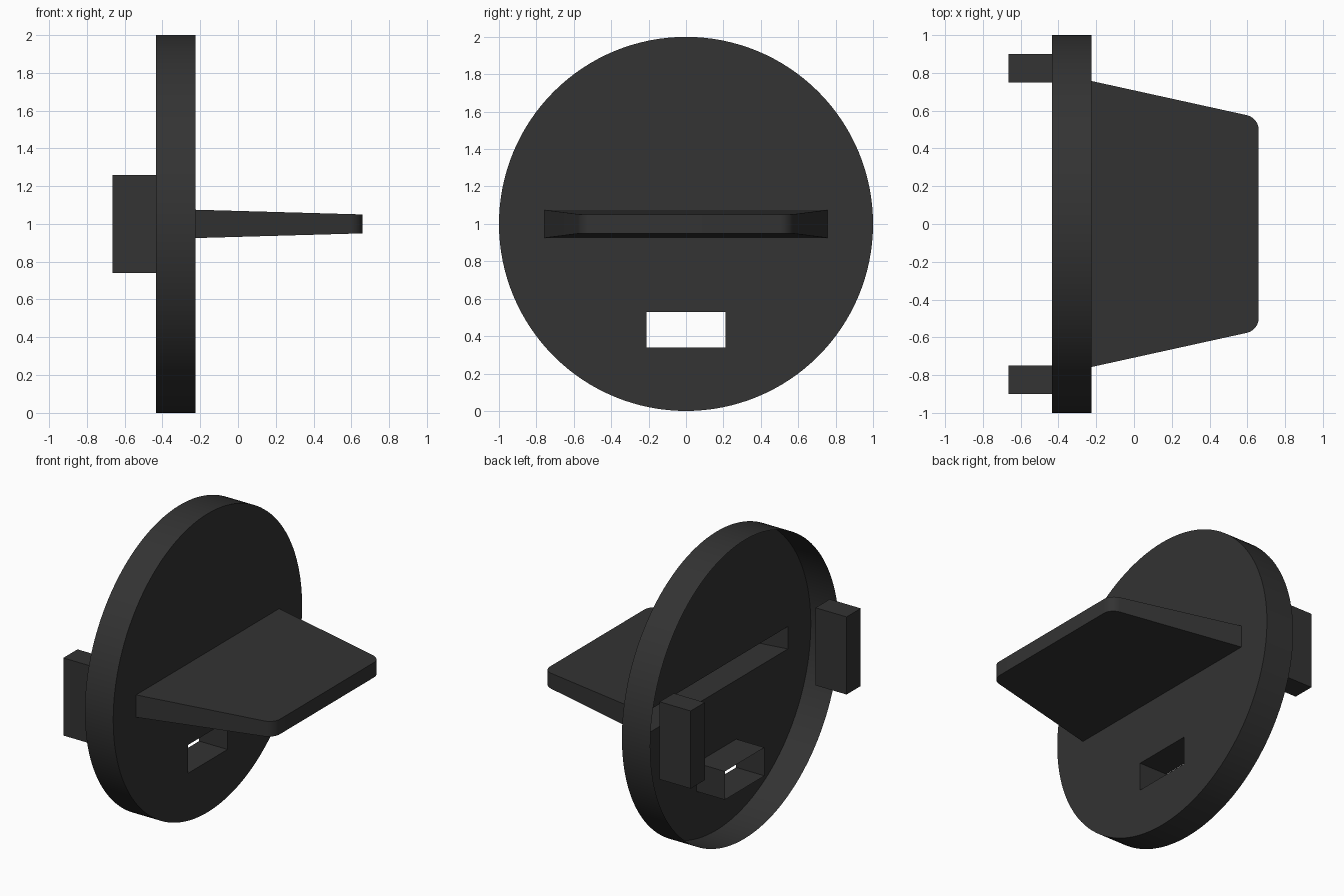
import bpy, bmesh, math
from mathutils import Vector

cube = bpy.data.objects.get("Cube")
if cube:
    bpy.data.objects.remove(cube, do_unlink=True)

# Main dimensions
BACK, FACE, TIP, TAB_END = -0.435, -0.225, 0.66, -0.665
BASE_HALF, SLOPE, CORNER = 0.757, 0.22, 0.08
MID = 1.0

plastic = bpy.data.materials.new("dark grey plastic")
plastic.use_nodes = True
colour = (0.033, 0.033, 0.033, 1)
plastic.diffuse_color = colour
shader = next(n for n in plastic.node_tree.nodes if n.type == "BSDF_PRINCIPLED")
shader.inputs["Base Color"].default_value = colour


def finish(bm, name):
    mesh = bpy.data.meshes.new(name)
    bm.to_mesh(mesh)
    bm.free()
    mesh.materials.append(plastic)
    obj = bpy.data.objects.new(name, mesh)
    bpy.context.collection.objects.link(obj)
    bpy.ops.object.select_all(action="DESELECT")
    obj.select_set(True)
    bpy.context.view_layer.objects.active = obj
    bpy.ops.object.shade_smooth_by_angle(angle=math.radians(30))
    return obj


def loop(bm, points):
    verts = [bm.verts.new(p) for p in points]
    edges = [bm.edges.new((v, verts[i - 1])) for i, v in enumerate(verts)]
    return verts, edges


def bridge(bm, a, b):
    for i in range(len(a)):
        bm.faces.new((a[i - 1], a[i], b[i], b[i - 1]))


def rectangle(x, half_y, low, high):
    return [(x, -half_y, low), (x, half_y, low), (x, half_y, high), (x, -half_y, high)]


def circle(x, count=128):
    angles = [2 * math.pi * i / count for i in range(count)]
    return [(x, math.cos(a), MID + math.sin(a)) for a in angles]


def half_height(x):
    return 0.075 - 0.025 * (x - FACE) / (TIP - FACE)


# Dial: round face with handle and window openings, thin rim open at the back
bm = bmesh.new()
edge_ring, edges = loop(bm, circle(FACE))
h = half_height(FACE)
edges += loop(bm, rectangle(FACE, BASE_HALF, MID - h, MID + h))[1]
edges += loop(bm, rectangle(FACE, 0.21, 0.34, 0.53))[1]
bmesh.ops.triangle_fill(bm, edges=edges, use_beauty=True, normal=Vector((1, 0, 0)))
back_ring, _ = loop(bm, circle(BACK))
bridge(bm, back_ring, edge_ring)
finish(bm, "dial")

# Window sleeve: four thin walls running from the face to the back plane
bm = bmesh.new()
front, _ = loop(bm, rectangle(FACE, 0.21, 0.34, 0.53))
rear, _ = loop(bm, rectangle(BACK, 0.21, 0.34, 0.53))
bridge(bm, rear, front)
finish(bm, "window_sleeve")

# Handle: hollow tapered grip with rounded tip corners, open at its base
tilt = math.atan(SLOPE)
cx = TIP - CORNER
cy = BASE_HALF - SLOPE * (cx - FACE) - CORNER / math.cos(tilt)
side = [(FACE, BASE_HALF)]
for i in range(9):
    a = (math.pi / 2 - tilt) * (1 - i / 8)
    side.append((cx + CORNER * math.cos(a), cy + CORNER * math.sin(a)))
outline = [(x, -y) for x, y in side] + side[::-1]
bm = bmesh.new()
top = [bm.verts.new((x, y, MID + half_height(x))) for x, y in outline]
bottom = [bm.verts.new((x, y, MID - half_height(x))) for x, y in outline]
bm.faces.new(top)
bm.faces.new(bottom[::-1])
for i in range(1, len(outline)):
    bm.faces.new((bottom[i - 1], bottom[i], top[i], top[i - 1]))
finish(bm, "handle")

# Rear tabs, one on each side
for name, sign in (("back_tab", 1), ("front_tab", -1)):
    bm = bmesh.new()
    bmesh.ops.create_cube(bm, size=1)
    bmesh.ops.scale(bm, vec=(BACK - TAB_END, 0.15, 0.52), verts=bm.verts)
    bmesh.ops.translate(bm, vec=((BACK + TAB_END) / 2, sign * 0.825, MID), verts=bm.verts)
    finish(bm, name)
